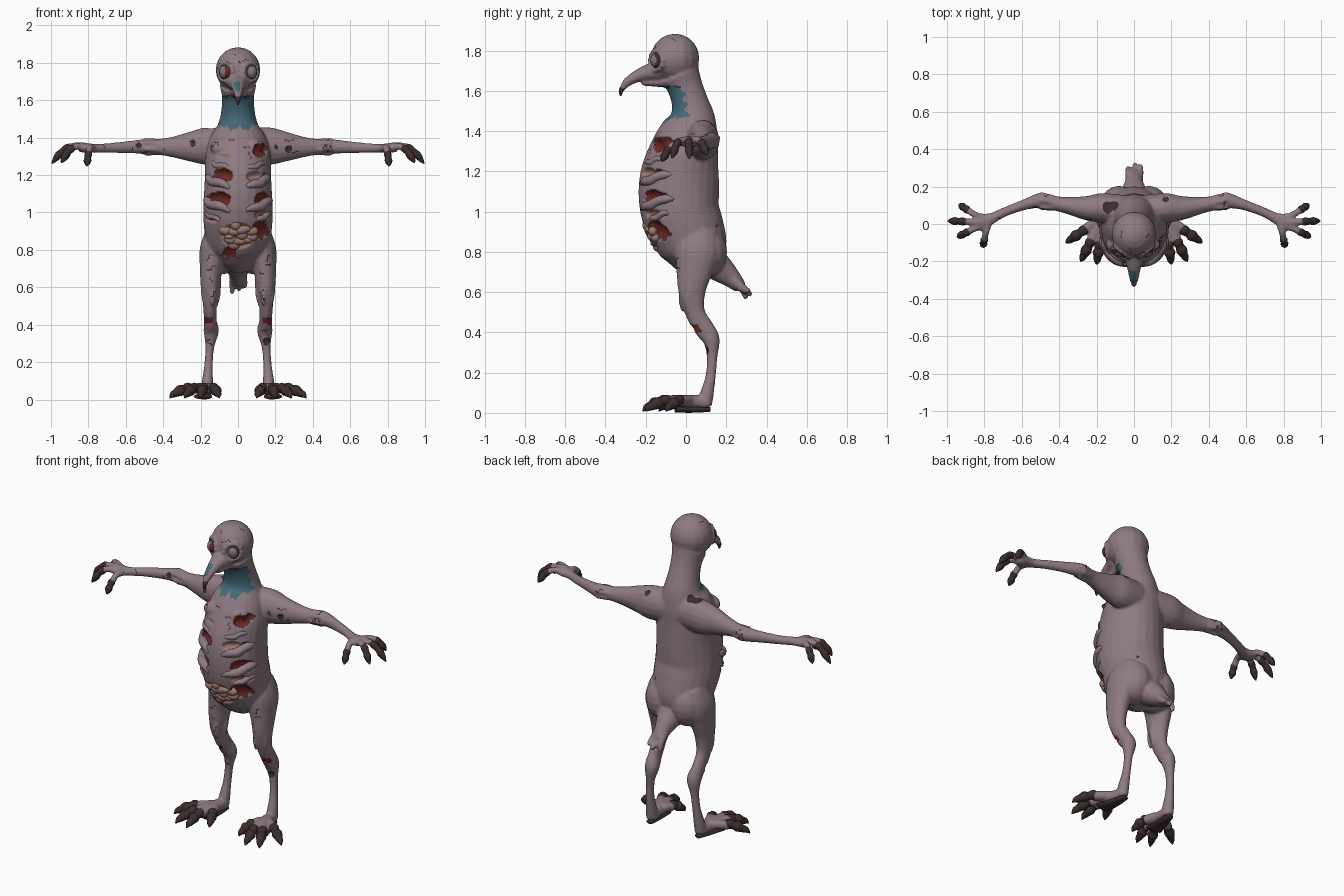
import bpy, bmesh, math, random
from mathutils import Vector
from mathutils.bvhtree import BVHTree
from mathutils.kdtree import KDTree

if "Cube" in bpy.data.objects:
    bpy.data.objects.remove(bpy.data.objects["Cube"])

random.seed(4)


def material(name, rgb):
    m = bpy.data.materials.new(name)
    m.diffuse_color = (*rgb, 1)
    m.use_nodes = True
    m.node_tree.nodes["Principled BSDF"].inputs["Base Color"].default_value = m.diffuse_color
    return m


SKIN = material("mauve skin", (0.275, 0.198, 0.226))
DARK = material("dark claw", (0.045, 0.027, 0.026))
TEAL = material("teal neck", (0.055, 0.140, 0.185))
RED = material("raw red", (0.17, 0.02, 0.016))
FLESH = material("pale flesh", (0.34, 0.19, 0.145))
EYE = material("grey eye", (0.22, 0.175, 0.185))


def spline(pts, sub=5):
    """Catmull-Rom resampling of tuples (x, y, z, ra, rb)."""
    out = []
    for i in range(len(pts) - 1):
        p = [pts[max(0, min(len(pts) - 1, i + k))] for k in (-1, 0, 1, 2)]
        for j in range(sub):
            t = j / sub
            out.append([0.5 * (2 * b + (c - a) * t + (2 * a - 5 * b + 4 * c - d) * t * t
                               + (3 * b - a - 3 * c + d) * t ** 3) for a, b, c, d in zip(*p)])
    return out + [list(pts[-1])]


def tube(bm, pts, up=(0, 0, 1), mirror=False, sides=16):
    """Loft of elliptical rings; ra is the sideways and rb the upward radius."""
    pts = spline(pts)
    for s in ((1, -1) if mirror else (1,)):
        P = [Vector((p[0] * s, p[1], p[2])) for p in pts]
        rings = []
        for i, p in enumerate(P):
            t = (P[min(i + 1, len(P) - 1)] - P[max(i - 1, 0)]).normalized()
            a = Vector(up).cross(t).normalized()
            b = t.cross(a)
            ra, rb = max(pts[i][3], .003), max(pts[i][4], .003)
            rings.append([bm.verts.new(p + a * ra * math.cos(k * math.tau / sides)
                                       + b * rb * math.sin(k * math.tau / sides)) for k in range(sides)])
        faces = [bm.faces.new((r[k], r[(k + 1) % sides], q[(k + 1) % sides], q[k]))
                 for r, q in zip(rings, rings[1:]) for k in range(sides)]
        faces += [bm.faces.new(rings[0][::-1]), bm.faces.new(rings[-1])]
        bmesh.ops.recalc_face_normals(bm, faces=faces)


def ball(bm, c, r, mirror=False):
    for s in ((1, -1) if mirror else (1,)):
        for v in bmesh.ops.create_uvsphere(bm, u_segments=16, v_segments=10, radius=1)["verts"]:
            v.co = Vector((c[0] * s + v.co.x * r[0], c[1] + v.co.y * r[1], c[2] + v.co.z * r[2]))


def finish(bm, name, mat):
    me = bpy.data.meshes.new(name)
    bm.to_mesh(me)
    bm.free()
    me.materials.append(mat)
    for p in me.polygons:
        p.use_smooth = True
    ob = bpy.data.objects.new(name, me)
    bpy.context.collection.objects.link(ob)
    return ob


def lerp(a, b, t):
    return tuple(x + (y - x) * t for x, y in zip(a, b))


# ---- body: overlapping lofts fused into one skin
bm = bmesh.new()
V = (0, 1, 0)
tube(bm, [(0, .08, .69, .05, .06), (0, .065, .75, .12, .125), (0, .045, .82, .165, .165),
          (0, .01, .9, .18, .185), (0, -.028, 1.0, .186, .195), (0, -.036, 1.1, .182, .2),
          (0, -.028, 1.2, .177, .193), (0, -.008, 1.3, .175, .172), (0, .018, 1.4, .15, .145),
          (0, .03, 1.47, .108, .115), (0, .02, 1.54, .09, .092), (0, -.005, 1.62, .086, .088),
          (0, -.03, 1.68, .098, .1)], V, sides=24)
ball(bm, (0, -.055, 1.762), (.12, .122, .122))
ball(bm, (.08, .09, .80), (.105, .115, .13), True)
# beak: hooked upper bill and thin lower bill
tube(bm, [(0, -.13, 1.70, .07, .055), (0, -.19, 1.69, .05, .042), (0, -.245, 1.672, .035, .03),
          (0, -.295, 1.64, .024, .022), (0, -.318, 1.608, .014, .014)])
tube(bm, [(0, -.08, 1.65, .055, .035), (0, -.15, 1.642, .035, .022), (0, -.22, 1.64, .018, .014)])
# arms
tube(bm, [(.06, .075, 1.36, .08, .095), (.17, .085, 1.355, .08, .1), (.25, .085, 1.352, .066, .082),
          (.36, .1, 1.35, .045, .053), (.46, .118, 1.352, .037, .038), (.5, .125, 1.352, .042, .04),
          (.58, .105, 1.35, .029, .033), (.69, .065, 1.345, .025, .026), (.76, .03, 1.343, .03, .024),
          (.82, .01, 1.345, .048, .026), (.85, .01, 1.345, .03, .02)], mirror=True)
# torn cuff at the elbow
for k in range(6):
    a = k * math.tau / 6 + .4
    c, s = math.cos(a), math.sin(a)
    tube(bm, [(.43, .112 + .025 * c, 1.35 + .025 * s, .02, .02),
              (.5, .123 + .044 * c, 1.352 + .04 * s, .01, .01)], mirror=True, sides=8)
# legs
tube(bm, [(.10, .06, .9, .07, .1), (.125, .055, .8, .08, .115), (.143, .04, .7, .062, .09),
          (.149, .03, .6, .05, .068), (.15, .045, .5, .037, .05), (.148, .09, .42, .034, .05),
          (.143, .125, .365, .041, .043), (.151, .13, .28, .024, .027), (.158, .122, .18, .023, .026),
          (.163, .105, .1, .03, .034), (.165, .09, .04, .033, .04)], V, mirror=True)
tube(bm, [(.162, .11, .045, .028, .03), (.17, .05, .055, .037, .034), (.185, -.03, .055, .05, .034)], mirror=True)
# shaggy thigh tufts
for y, x in ((-.03, .135), (.0, .18), (.02, .11)):
    tube(bm, [(x, y + .02, .64, .022, .022), (x, y + .01, .56, .018, .018), (x, y + .01, .5, .004, .004)], V, True, 8)
# tail with three feather ends
tube(bm, [(0, .08, .79, .1, .09), (0, .16, .725, .075, .072), (0, .225, .67, .048, .05), (0, .27, .625, .036, .033)])
for x, y, z in ((-.032, .30, .565), (.005, .327, .585), (.036, .32, .605)):
    tube(bm, [(x * .6, .22, .68, .025, .03), (x * .9, .28, .62, .019, .022), (x, y, z, .01, .012)])
# fingers: base, tip and share of bare skin; inner halves belong to the body
FINGERS = [((.83, .035, 1.35), (.935, .105, 1.28), .5), ((.84, .01, 1.355), (.995, .017, 1.262), .35),
           ((.835, -.015, 1.35), (.945, -.07, 1.265), .4), ((.785, -.01, 1.345), (.808, -.122, 1.248), .6)]


def digit(b, t, f, lift):
    p = lerp(b, t, f)
    return p[0], p[1], p[2] + lift * math.sin(f * math.pi)


for b, t, skin in FINGERS:
    tube(bm, [(*digit(b, t, f, .035), r, r) for f, r in ((-.25, .018), (0, .022), (skin * .6, .018), (skin + .08, .02))],
         mirror=True, sides=10)
# toes: base and tip, inner halves belong to the body
TOES = [((.15, -.01), (.10, -.135)), ((.175, -.04), (.2, -.215)), ((.2, -.03), (.285, -.2)), ((.205, .01), (.365, -.1))]
for b, t in TOES:
    tube(bm, [(*lerp(b, t, f), .062 - .012 * f, .028, .028) for f in (-.1, .15, .4)], mirror=True, sides=10)
# eye sockets and breast muscles
for k in range(12):
    a = k * math.tau / 12
    ball(bm, (.067 + .038 * math.cos(a), -.146 + .03 * math.cos(a), 1.752 + .049 * math.sin(a)),
         (.014, .016, .014), True)
ball(bm, (.075, -.11, 1.345), (.075, .05, .05), True)

body = finish(bm, "body", SKIN)
rem = body.modifiers.new("fuse", "REMESH")
rem.mode, rem.voxel_size = "VOXEL", .0068
sm = body.modifiers.new("soften", "SMOOTH")
sm.factor, sm.iterations = .5, 9
bpy.context.view_layer.update()
me = bpy.data.meshes.new_from_object(body.evaluated_get(bpy.context.evaluated_depsgraph_get()))
body.modifiers.clear()
body.data = me
me.name = "body"
me.materials.clear()
for m in (SKIN, DARK, TEAL, RED, FLESH):
    me.materials.append(m)
tree = BVHTree.FromPolygons([v.co.copy() for v in me.vertices], [tuple(p.vertices) for p in me.polygons])


def on_chest(angle, z):
    d = Vector((math.sin(angle), -math.cos(angle), 0))
    hit = tree.ray_cast(Vector((0, -.02, z)) + d * .6, -d)
    return hit[0] if hit[0] else Vector((0, -.02, z)) + d * .18


# ---- wounds on the front: centre x, z, radii, colour index, depth
WOUNDS = [(.118, 1.335, .038, .038, 3, .03), (-.08, 1.20, .055, .036, 3, .035), (-.105, 1.07, .065, .042, 3, .035),
          (.09, 1.195, .045, .026, 4, .03), (.145, 1.19, .018, .022, 3, .02), (.135, 1.065, .045, .042, 3, .035),
          (-.135, .965, .04, .018, 4, .02), (.12, .905, .042, .052, 3, .03), (0, .875, .095, .07, 4, .02),
          (-.045, .785, .035, .03, 3, .02), (.13, .985, .045, .022, 4, .02), (-.07, 1.30, .035, .009, 4, .01)]
# ---- small dark holes: centre and radius
HOLES = [(-.24, .03, 1.37, .02), (.2, .03, 1.35, .022), (.27, .03, 1.34, .02), (-.53, .08, 1.36, .018),
         (-.14, .09, 1.455, .032), (-.11, .1, 1.455, .028), (.17, .13, 1.43, .018), (.07, .165, 1.22, .01),
         (-.06, .17, 1.3, .01), (.02, .17, 1.05, .01), (-.07, .18, 1.0, .012), (.1, .15, .93, .01),
         (.155, .1, .31, .022)]


def wound(co, n):
    rag = 1 + .13 * math.sin(co.x * 130 + co.z * 70) + .12 * math.sin(co.z * 190 - co.x * 60)
    if n.y < .3 and co.y < -.035 and .7 < co.z < 1.4:
        for x, z, rx, rz, col, dep in WOUNDS:
            d = ((co.x - x) / rx) ** 2 + ((co.z - z) / rz) ** 2
            if d < rag:
                dark_rim = d > rag * .88 and col == 3
                return (1 if dark_rim else col), dep * max(0, 1 - d) ** .5
    for x, y, z, r in HOLES:
        d = ((co.x - x) ** 2 + (co.y - y) ** 2 + (co.z - z) ** 2) / (r * r)
        if d < rag:
            return 1, .008 * max(0, 1 - d)
    # teal throat with a ragged hem, and a dark split under the chin
    drip = 1.45 + .012 * math.sin(co.x * 85 + 1) + .008 * math.sin(co.x * 190) + max(0, abs(co.x) - .07) * .6
    if n.y < .15 and drip < co.z < 1.625 and -.14 < co.y < .005 - (co.z - 1.5) * .2 + .012 * math.sin(co.z * 120) \
            and abs(co.x) < .105:
        return (1 if co.z > 1.616 + .006 * math.sin(co.x * 120) else 2), 0
    if co.y < -.285 and 1.5 < co.z < 1.612:
        return 1, 0
    if co.y < -.25 and co.z > 1.61 and n.z > .55 and -.03 < co.x < .012:
        return 2, 0
    if co.y < .08 and abs(abs(co.x) - .155) < .024 and abs(co.z - .42) < .017 * rag and n.y < .2:
        return 3, .004
    if co.z < .03 and n.z < -.2:
        return 1, 0
    return 0, 0


for p in me.polygons:
    p.use_smooth = True
    p.material_index = wound(p.center, p.normal)[0]

# ---- thin dark tears scattered over chest, shoulders, arms, thighs and head
kd = KDTree(len(me.polygons))
for p in me.polygons:
    kd.insert(p.center, p.index)
kd.balance()


def tear(near, length, width):
    c, i, _ = kd.find(near)
    n = me.polygons[i].normal
    d = n.cross(Vector([random.uniform(-1, 1) for _ in range(3)])).normalized()
    e = n.cross(d)
    for q, j, _ in kd.find_range(c, length):
        u = (q - c).dot(d)
        if abs((q - c).dot(e) - .007 * math.sin(u * 160)) < width and me.polygons[j].material_index == 0:
            me.polygons[j].material_index = 1


R = random.uniform
for s in (1, -1):
    for _ in range(5):
        tear(Vector((s * R(.08, .2), -.1, R(.5, .76))), R(.015, .028), .003)
        tear(Vector((s * R(.04, .24), -.2, R(1.26, 1.44))), R(.012, .028), .003)
        tear(Vector((s * R(.46, .53), R(.02, .2), R(1.3, 1.42))), R(.018, .028), .0045)
    for _ in range(3):
        tear(Vector((s * R(.02, .1), R(-.17, -.05), R(1.79, 1.88))), R(.01, .02), .003)
        tear(Vector((s * R(.12, .19), R(0, .1), R(.28, .46))), R(.012, .02), .0035)
        tear(Vector((s * R(.25, .75), 0, R(1.3, 1.4))), R(.01, .022), .003)
        tear(Vector((s * R(.1, .19), -.15, R(.78, 1.0))), R(.015, .028), .003)
moves = [(v.index, v.normal * wound(v.co, v.normal)[1]) for v in me.vertices]
for i, off in moves:
    me.vertices[i].co -= off

# ---- ribs dropping towards the middle of the chest
bm = bmesh.new()
for z0, end, rise in ((1.135, 74, .055), (1.01, 78, .06), (.955, 74, .045), (1.235, 60, .03)):
    for s in (1, -1):
        path = []
        for k in range(6):
            f = k / 5
            start = 12 if z0 > .98 else 30
            q = on_chest(s * math.radians(start + (end - start) * f), z0 + rise * f ** .8 + .006 * math.sin(k * 2 + s))
            q -= Vector((q.x, q.y + .02, 0)).normalized() * .008
            r = (.012, .023, .026, .024, .022, .008)[k] * (1 if .98 < z0 < 1.2 else .65)
            path.append((*q, r, r))
        tube(bm, path, sides=12)
finish(bm, "ribs", SKIN)

# ---- bowels in the open belly
for name, count, mat, turn in (("bowels", 10, FLESH, 0), ("grey_bowels", 3, SKIN, 1.3)):
    bm = bmesh.new()
    for k in range(count):
        a, f = k * 2.4 + turn, math.sqrt((k + .5) / count)
        q = on_chest(.03 + f * .45 * math.cos(a), .88 + .068 * f * math.sin(a))
        ball(bm, q + Vector((0, .016, 0)), (R(.028, .042), .024, R(.018, .028)))
    finish(bm, name, mat)

# ---- eyes: one whole, one with a raw socket
for name, s, mat in (("left_eye", 1, EYE), ("right_eye", -1, EYE), ("raw_socket", -1, RED)):
    bm = bmesh.new()
    if name == "raw_socket":
        ball(bm, (s * .058, -.162, 1.752), (.02, .018, .03))
    else:
        ball(bm, (s * .071, -.146, 1.751), (.03, .031, .036))
    finish(bm, name, mat)
bm = bmesh.new()
ball(bm, (.067, -.142, 1.751), (.035, .03, .042), True)
finish(bm, "eye_rims", DARK)

# ---- beak hook
bm = bmesh.new()
tube(bm, [(0, -.308, 1.622, .013, .013), (0, -.322, 1.602, .013, .013), (0, -.325, 1.575, .004, .004)], V, sides=10)
finish(bm, "beak_hook", DARK)

# ---- finger claws
bm = bmesh.new()
for b, t, skin in FINGERS:
    tube(bm, [(*digit(b, t, skin + (1 - skin) * f, .035), r, r)
              for f, r in ((0, .016), (.2, .021), (.45, .018), (.65, .021), (.85, .014), (1, .003))],
         mirror=True, sides=10)
finish(bm, "finger_claws", DARK)

# ---- toe claws with knuckles, and thin soles
bm = bmesh.new()
for b, t in TOES:
    row = ((.28, .058, .022), (.4, .062, .028), (.52, .055, .023), (.65, .048, .03), (.78, .036, .022), (.9, .026, .017),
           (1, .008, .003))
    tube(bm, [(*lerp(b, t, f), z, r, r) for f, z, r in row], mirror=True, sides=12)
tube(bm, [(.163, .12, .018, .02, .012), (.172, .05, .017, .034, .016), (.188, -.05, .017, .05, .016)], mirror=True)
finish(bm, "toes", DARK)
